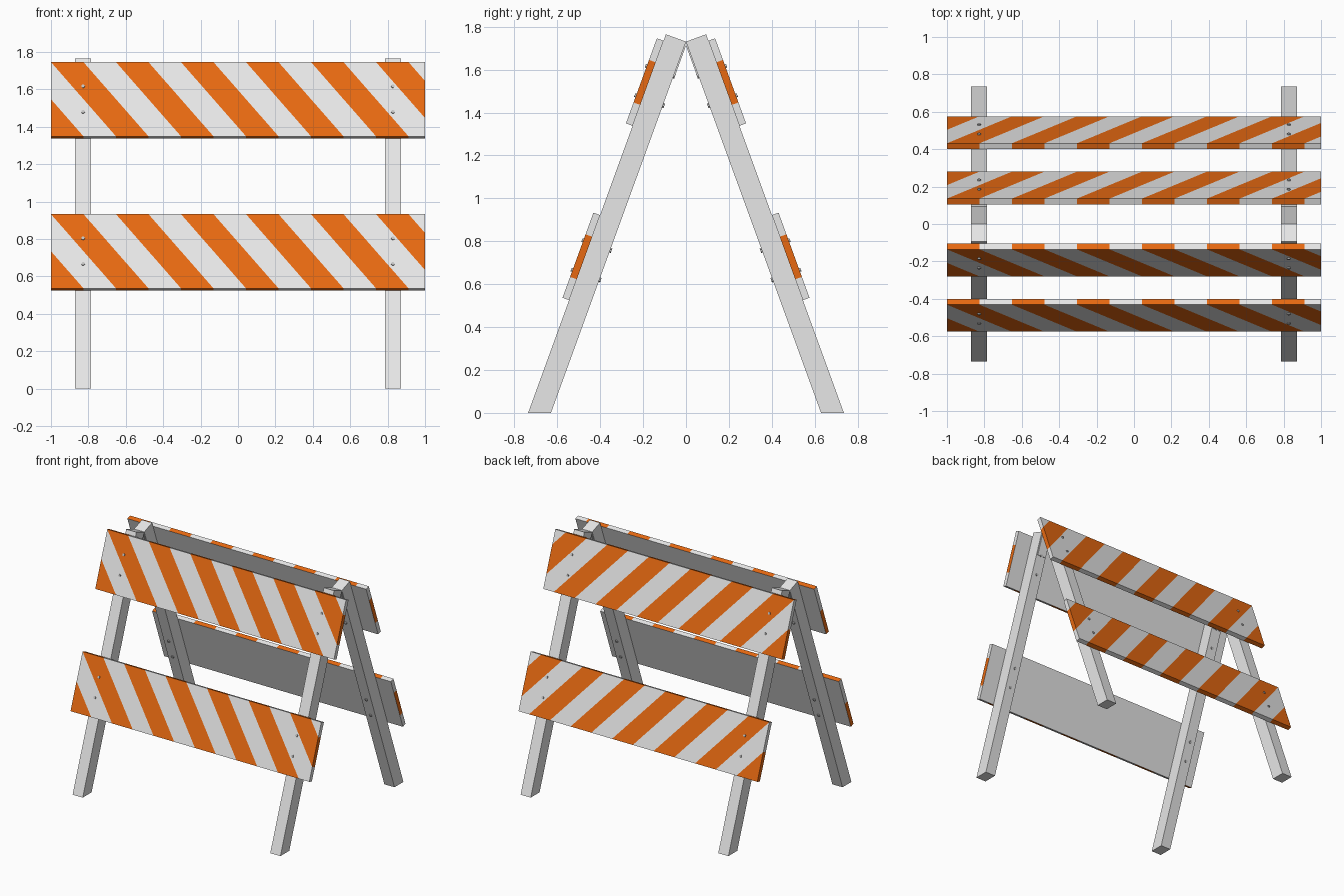
import bpy
import bmesh
from math import sin, cos, radians, floor
from mathutils import Matrix, Vector

if "Cube" in bpy.data.objects:
    bpy.data.objects.remove(bpy.data.objects["Cube"], do_unlink=True)

TILT = radians(20)
FOOT_Y = 0.736          # outer edge of a leg on the ground
LEG_X, LEG_W, LEG_T, LEG_TOP = 0.828, 0.085, 0.1, 1.878
BOARD_L, BOARD_T = 0.422, 0.033
PERIOD = 0.3476         # one white plus one orange stripe


def material(name, rgb, rough=0.6):
    m = bpy.data.materials.new(name)
    m.use_nodes = True
    m.diffuse_color = (*rgb, 1)
    bsdf = m.node_tree.nodes["Principled BSDF"]
    bsdf.inputs["Base Color"].default_value = (*rgb, 1)
    bsdf.inputs["Roughness"].default_value = rough
    return m


WHITE = material("white plastic", (0.8, 0.8, 0.8))
ORANGE = material("safety orange", (0.85, 0.15, 0.006))
STEEL = material("grey steel", (0.55, 0.55, 0.55))


def frame_matrix(side):
    """Panel axes: x across, y up the slope, z outward. side: 1 front, -1 back."""
    s, c = sin(TILT), cos(TILT)
    m = Matrix(((1, 0, 0, 0), (0, s, -c, -FOOT_Y), (0, c, s, 0), (0, 0, 0, 1)))
    return Matrix.Diagonal((1, side, 1, 1)) @ m


def box(bm, lo, hi):
    lo, hi = Vector(lo), Vector(hi)
    size = Matrix.Diagonal((*(hi - lo), 1))
    bmesh.ops.create_cube(bm, size=1, matrix=Matrix.Translation((lo + hi) / 2) @ size)


def everything(bm):
    return bm.verts[:] + bm.edges[:] + bm.faces[:]


def finish(bm, name, mats, matrix=None):
    if matrix:
        bm.transform(matrix)
    bmesh.ops.recalc_face_normals(bm, faces=bm.faces)
    me = bpy.data.meshes.new(name)
    bm.to_mesh(me)
    bm.free()
    for m in mats:
        me.materials.append(m)
    ob = bpy.data.objects.new(name, me)
    bpy.context.collection.objects.link(ob)
    return ob


def leg(name, x, side):
    bm = bmesh.new()
    box(bm, (x - LEG_W / 2, -0.1, -LEG_T), (x + LEG_W / 2, LEG_TOP, 0))
    bm.transform(frame_matrix(side))
    # foot cut level with the ground
    cut = bmesh.ops.bisect_plane(bm, geom=everything(bm), plane_co=(0, 0, 0),
                                 plane_no=(0, 0, 1), clear_inner=True)
    rim = [e for e in cut["geom_cut"] if isinstance(e, bmesh.types.BMEdge)]
    bmesh.ops.contextual_create(bm, geom=rim)
    finish(bm, name, [WHITE])


def board(name, base, side):
    bm = bmesh.new()
    top = base + BOARD_L
    box(bm, (-1, base, 0), (1, top, BOARD_T))
    # diagonal stripe cuts, shifting one period over the board's height
    normal = Vector((BOARD_L, PERIOD, 0)).normalized()
    for k in range(-2, 12):
        bmesh.ops.bisect_plane(bm, geom=everything(bm), dist=1e-5,
                               plane_co=(-1 + k * PERIOD / 2, top, 0), plane_no=normal)
    for f in bm.faces:
        c = f.calc_center_median()
        phase = (c.x + 1) / PERIOD - (top - c.y) / BOARD_L
        f.material_index = int(c.z > 0.001 and phase - floor(phase) < 0.5)
    finish(bm, name, [WHITE, ORANGE], frame_matrix(side))


def bolts(name, base, side):
    bm = bmesh.new()
    mid = base + BOARD_L / 2
    for x in (-LEG_X, LEG_X):
        for y in (mid - 0.073, mid + 0.073):
            # round head outside, hexagonal nut inside
            for r, n, z in ((0.009, 12, BOARD_T), (0.011, 6, -LEG_T)):
                bmesh.ops.create_cone(bm, cap_ends=True, segments=n, radius1=r, radius2=r,
                                      depth=0.014, matrix=Matrix.Translation((x, y, z)))
    finish(bm, name, [STEEL], frame_matrix(side))


def hinge(name, x):
    bm = bmesh.new()
    for side in (1, -1):
        leaf = bmesh.new()
        box(leaf, (x - 0.035, LEG_TOP - 0.175, -LEG_T - 0.006),
            (x + 0.035, LEG_TOP - 0.012, -LEG_T))
        leaf.transform(frame_matrix(side))
        tmp = bpy.data.meshes.new("leaf")
        leaf.to_mesh(tmp)
        leaf.free()
        bm.from_mesh(tmp)
        bpy.data.meshes.remove(tmp)
    # pin at the apex
    bmesh.ops.create_cone(bm, cap_ends=True, segments=12, radius1=0.007, radius2=0.007,
                          depth=0.07, matrix=Matrix.Translation((x, 0, 1.722))
                          @ Matrix.Rotation(radians(90), 4, 'Y'))
    finish(bm, name, [WHITE])


for end, side in (("front", 1), ("back", -1)):
    for hand, x in (("left", LEG_X), ("right", -LEG_X)):
        leg(f"{end}_{hand}_leg", x, side)
    for level, base in (("upper", 1.424), ("lower", 0.559)):
        board(f"{end}_{level}_board", base, side)
        bolts(f"{end}_{level}_bolts", base, side)

for hand, x in (("left", LEG_X), ("right", -LEG_X)):
    hinge(f"{hand}_hinge", x)
